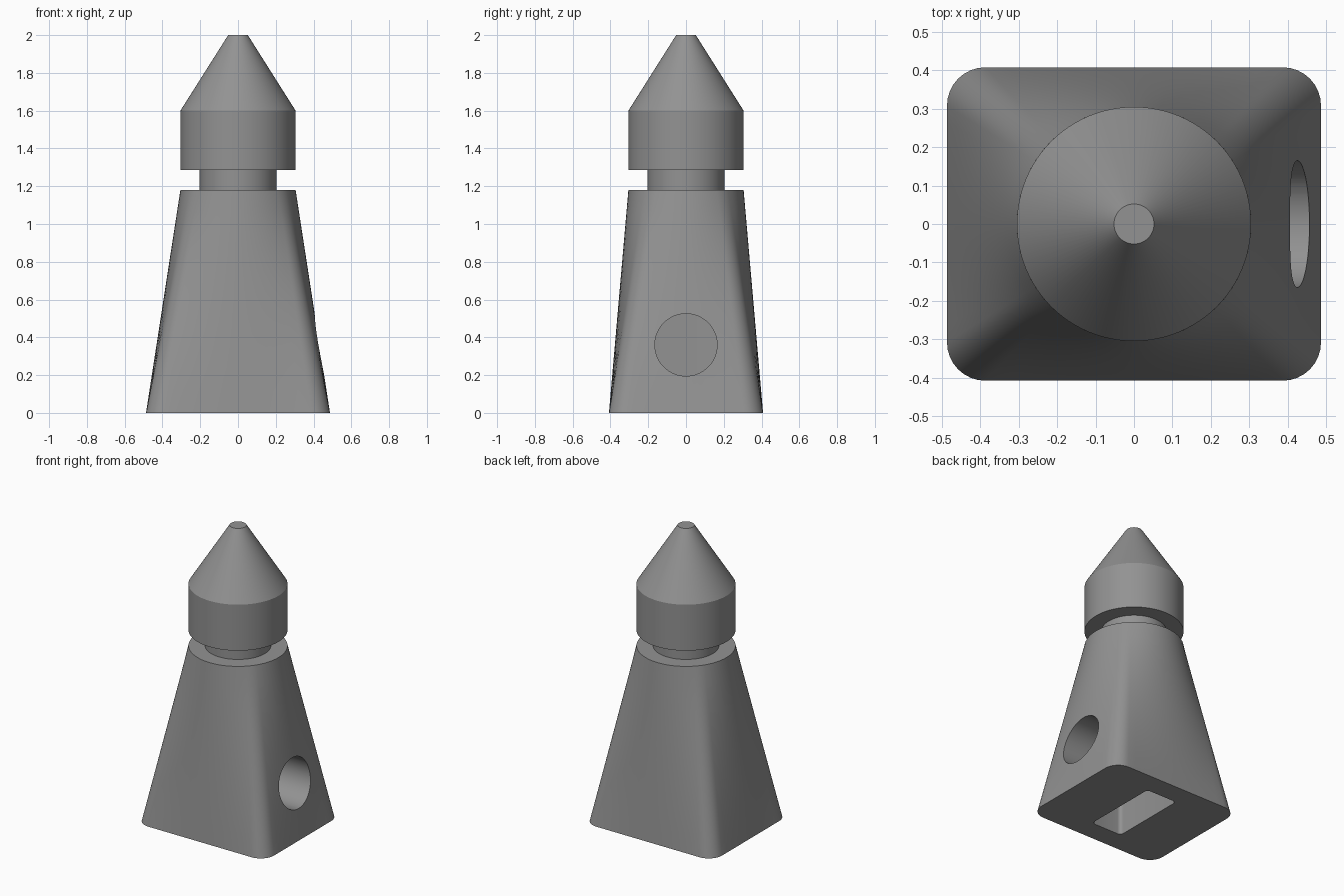
import bpy, bmesh, math

if "Cube" in bpy.data.objects:
    bpy.data.objects.remove(bpy.data.objects["Cube"])

grey = bpy.data.materials.new("plain grey")
grey.diffuse_color = (0.29, 0.29, 0.29, 1)
grey.use_nodes = True
grey.node_tree.nodes["Principled BSDF"].inputs["Base Color"].default_value = grey.diffuse_color


def loft(name, rings):
    """Skin a stack of equal-length closed rings and cap both ends."""
    bm = bmesh.new()
    rows = [[bm.verts.new(p) for p in ring] for ring in rings]
    n = len(rows[0])
    for a, b in zip(rows, rows[1:]):
        for i in range(n):
            j = (i + 1) % n
            bm.faces.new((a[i], a[j], b[j], b[i]))
    bm.faces.new(rows[0][::-1])
    bm.faces.new(rows[-1])
    bmesh.ops.recalc_face_normals(bm, faces=bm.faces)
    mesh = bpy.data.meshes.new(name)
    bm.to_mesh(mesh)
    bm.free()
    mesh.materials.append(grey)
    ob = bpy.data.objects.new(name, mesh)
    bpy.context.collection.objects.link(ob)
    return ob


def circle(r, z, n=96):
    return [(r * math.cos(2 * math.pi * i / n), r * math.sin(2 * math.pi * i / n), z)
            for i in range(n)]


def rounded_rect(hx, hy, r, arc=8, side=14):
    """Outline points, each paired with its matching angle on a circle."""
    corners = []
    for k, (sx, sy) in enumerate(((1, 1), (-1, 1), (-1, -1), (1, -1))):
        angles = [math.radians(90 * (k + i / arc)) for i in range(arc + 1)]
        corners.append([(sx * (hx - r) + r * math.cos(a), sy * (hy - r) + r * math.sin(a))
                        for a in angles])
    edges = []
    for k in range(4):
        edges.append(corners[k])
        p, q = corners[k][-1], corners[(k + 1) % 4][0]
        edges.append([(p[0] + (q[0] - p[0]) * i / side, p[1] + (q[1] - p[1]) * i / side)
                      for i in range(side + 1)])
    out = []
    for pts in edges:
        a0 = math.atan2(pts[0][1], pts[0][0])
        a1 = math.atan2(pts[-1][1], pts[-1][0])
        span = (a1 - a0) % (2 * math.pi)
        m = len(pts) - 1
        out += [(*pts[i], a0 + span * i / m) for i in range(m)]
    return out


def smooth(ob):
    bpy.ops.object.select_all(action='DESELECT')
    ob.select_set(True)
    bpy.context.view_layer.objects.active = ob
    bpy.ops.object.shade_smooth_by_angle(angle=math.radians(25))


# Tapered body: rounded rectangle blending into a circle
TOP_Z, TOP_R, STEPS = 1.18, 0.305, 10
base = rounded_rect(0.487, 0.408, 0.10)
rings = []
for s in range(STEPS + 1):
    t = s / STEPS
    rings.append([(x * (1 - t) + TOP_R * math.cos(a) * t,
                   y * (1 - t) + TOP_R * math.sin(a) * t, TOP_Z * t) for x, y, a in base])
body = loft("tapered_body", rings)

# Slot in the underside and round hole leading into it from the right
slot = rounded_rect(0.115, 0.265, 0.025, 6, 1)
slot_cutter = loft("slot_cutter", [[(x, y, z) for x, y, a in slot] for z in (-0.1, 0.70)])
hole_cutter = loft("hole_cutter", [[(x, cy, cx + 0.36) for cx, cy, z in circle(0.165, 0, 64)]
                                   for x in (0.0, 0.7)])
for cutter in (slot_cutter, hole_cutter):
    cutter.hide_render = True
    bpy.context.view_layer.objects.active = body
    mod = body.modifiers.new("cut", 'BOOLEAN')
    mod.operation = 'DIFFERENCE'
    mod.solver = 'EXACT'
    mod.object = cutter
    bpy.ops.object.modifier_apply(modifier=mod.name)
    bpy.data.objects.remove(cutter)
smooth(body)

# Neck, drum and blunt cone turned as one piece
profile = [(0.203, 1.18), (0.203, 1.287), (0.305, 1.287), (0.305, 1.60), (0.052, 2.0)]
smooth(loft("neck_and_pointed_head", [circle(r, z) for r, z in profile]))
